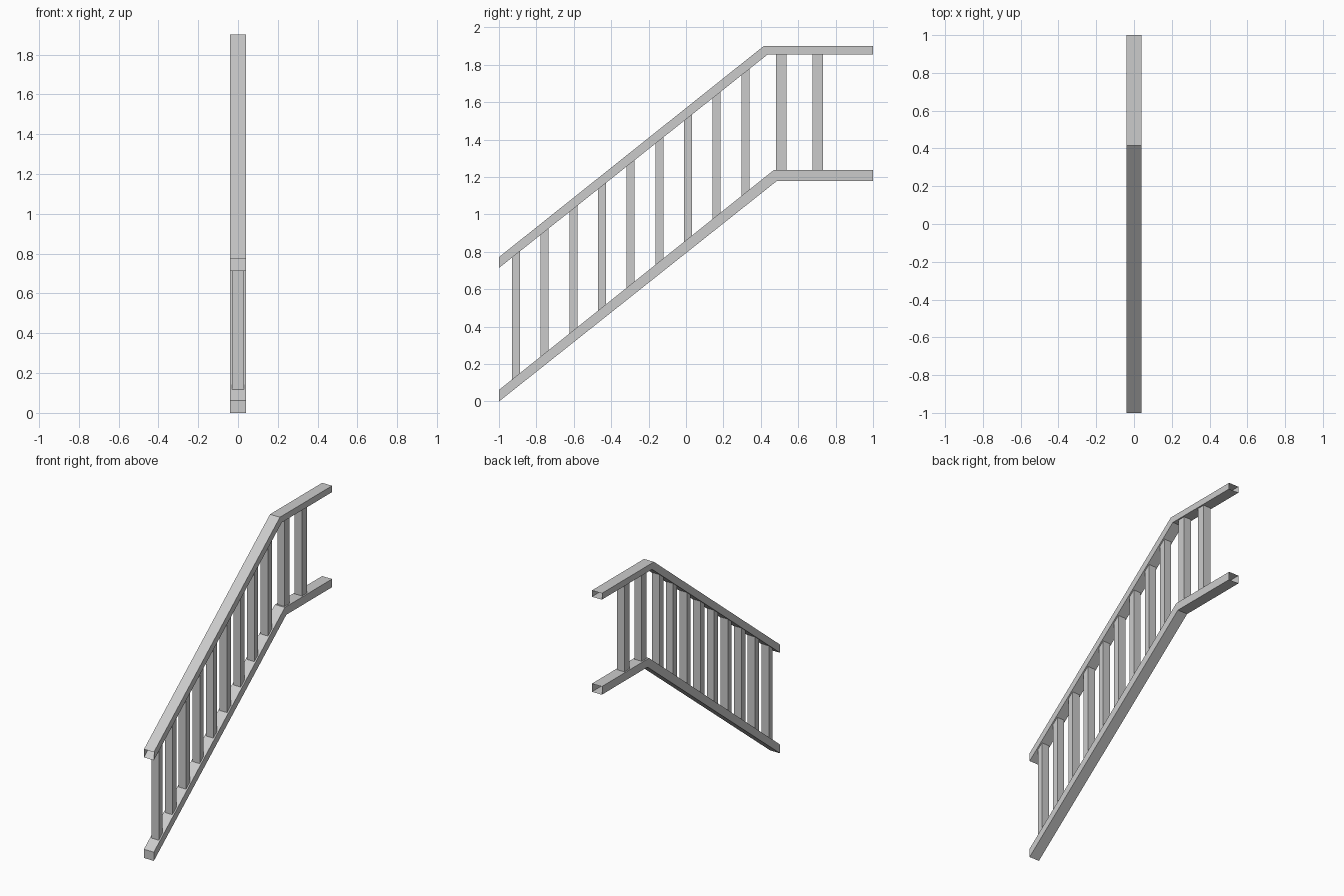
import bpy
import bmesh

cube = bpy.data.objects.get("Cube")
if cube:
    bpy.data.objects.remove(cube, do_unlink=True)

# One painted metal colour
grey = bpy.data.materials.new("light_grey_metal")
grey.use_nodes = True
colour = (0.6, 0.6, 0.6, 1)
grey.diffuse_color = colour
grey.node_tree.nodes["Principled BSDF"].inputs["Base Color"].default_value = colour


def tube(name, rings, cap_start=False):
    """Open box tube skinned through a list of four-point rings."""
    bm = bmesh.new()
    loops = [[bm.verts.new(p) for p in ring] for ring in rings]
    for a, b in zip(loops, loops[1:]):
        for i in range(4):
            j = (i + 1) % 4
            bm.faces.new((a[i], a[j], b[j], b[i]))
    if cap_start:
        bm.faces.new(loops[0][::-1])
    bmesh.ops.recalc_face_normals(bm, faces=bm.faces)
    mesh = bpy.data.meshes.new(name)
    bm.to_mesh(mesh)
    bm.free()
    mesh.materials.append(grey)
    obj = bpy.data.objects.new(name, mesh)
    bpy.context.collection.objects.link(obj)
    return obj


def rail(name, top, bottom, cap_start=False):
    """Rail from its upper and lower edge lines, given as (y, z) points."""
    w = 0.039
    rings = [[(-w, *b), (w, *b), (w, *t), (-w, *t)] for t, b in zip(top, bottom)]
    return tube(name, rings, cap_start)


def height(line, y):
    """Height of an edge line at y."""
    (y0, z0), (y1, z1), _ = line
    return z0 + (z1 - z0) * (min(y, y1) - y0) / (y1 - y0)


# Rail edge lines: lower end, bend, landing end
hand_top = [(-1, 0.772), (0.415, 1.9), (1, 1.9)]
hand_under = [(-1, 0.714), (0.436, 1.855), (1, 1.855)]
base_top = [(-1, 0.062), (0.47, 1.238), (1, 1.238)]
base_under = [(-1, 0), (0.487, 1.18), (1, 1.18)]

rail("handrail", hand_top, hand_under)
rail("bottom_rail", base_top, base_under, cap_start=True)


def baluster(name, y, depth):
    """Upright cut to the slope of both rails."""
    w, d = 0.029, depth / 2
    corners = [(-w, y - d), (w, y - d), (w, y + d), (-w, y + d)]
    rings = [[(cx, cy, height(line, cy)) for cx, cy in corners]
             for line in (base_top, hand_under)]
    return tube(name, rings)


# Balusters on the slope, then wider ones on the landing
for i in range(9):
    baluster(f"slope_baluster_{i + 1}", -0.909 + 0.1533 * i, 0.043)
for i, y in enumerate((0.51, 0.705)):
    baluster(f"landing_baluster_{i + 1}", y, 0.056)
